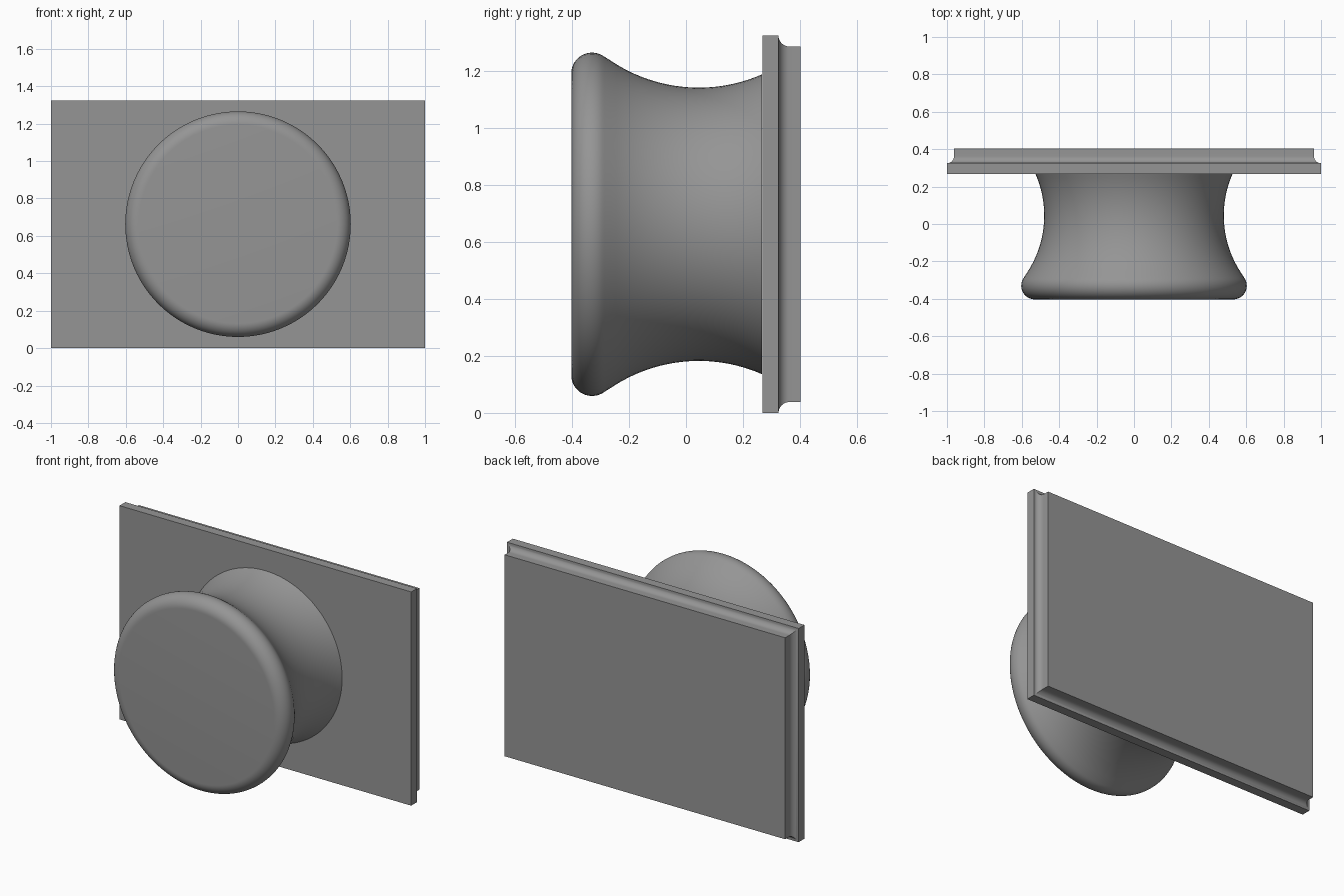
import bpy, bmesh, math

if "Cube" in bpy.data.objects:
    bpy.data.objects.remove(bpy.data.objects["Cube"])

MID_Z = 0.6625          # height of the plate centre and knob axis
FRONT, STEP, BACK = 0.268, 0.325, 0.403

grey = bpy.data.materials.new("grey")
grey.diffuse_color = (0.30, 0.30, 0.30, 1)
grey.use_nodes = True
grey.node_tree.nodes["Principled BSDF"].inputs["Base Color"].default_value = grey.diffuse_color


def arc(cy, cr, radius, start, end, steps):
    """Points (y, distance from axis) along an arc, angles in degrees."""
    pts = []
    for i in range(steps + 1):
        a = math.radians(start + (end - start) * i / steps)
        pts.append((cy + radius * math.cos(a), cr + radius * math.sin(a)))
    return pts


def loft(name, rings):
    """Skin a list of closed rings and cap both ends."""
    bm = bmesh.new()
    loops = [[bm.verts.new(p) for p in ring] for ring in rings]
    n = len(loops[0])
    for a, b in zip(loops, loops[1:]):
        for i in range(n):
            j = (i + 1) % n
            bm.faces.new((a[i], a[j], b[j], b[i]))
    bm.faces.new(loops[0])
    bm.faces.new(loops[-1])
    bmesh.ops.recalc_face_normals(bm, faces=bm.faces)
    mesh = bpy.data.meshes.new(name)
    bm.to_mesh(mesh)
    bm.free()
    mesh.materials.append(grey)
    obj = bpy.data.objects.new(name, mesh)
    bpy.context.collection.objects.link(obj)
    bpy.context.view_layer.objects.active = obj
    obj.select_set(True)
    bpy.ops.object.shade_smooth_by_angle(angle=math.radians(30))
    obj.select_set(False)
    return obj


# Back plate: rectangular rings, with a cove cut around the rear edge
def rectangle(y, inset):
    w, h = 1 - inset, MID_Z - inset
    return [(sx * w, y, MID_Z + sz * h)
            for sx, sz in ((-1, -1), (1, -1), (1, 1), (-1, 1))]


cove = arc(STEP + 0.038, 0, 0.038, 180, 270, 10)
plate_profile = [(FRONT, 0)] + [(y, -r) for y, r in cove] + [(BACK, 0.038)]
loft("back_plate", [rectangle(y, inset) for y, inset in plate_profile])


# Knob: rounded rim flowing into a concave neck, turned about the y axis
def circle(y, radius, sides=96):
    return [(radius * math.cos(math.tau * i / sides), y,
             MID_Z + radius * math.sin(math.tau * i / sides))
            for i in range(sides)]


rim = arc(-0.33, 0.53, 0.073, 180, 53.3, 16)
neck = arc(0.045, 1.032, 0.552, 233.3, 293.8, 24)
loft("knob", [circle(y, r) for y, r in rim + neck[1:]])
